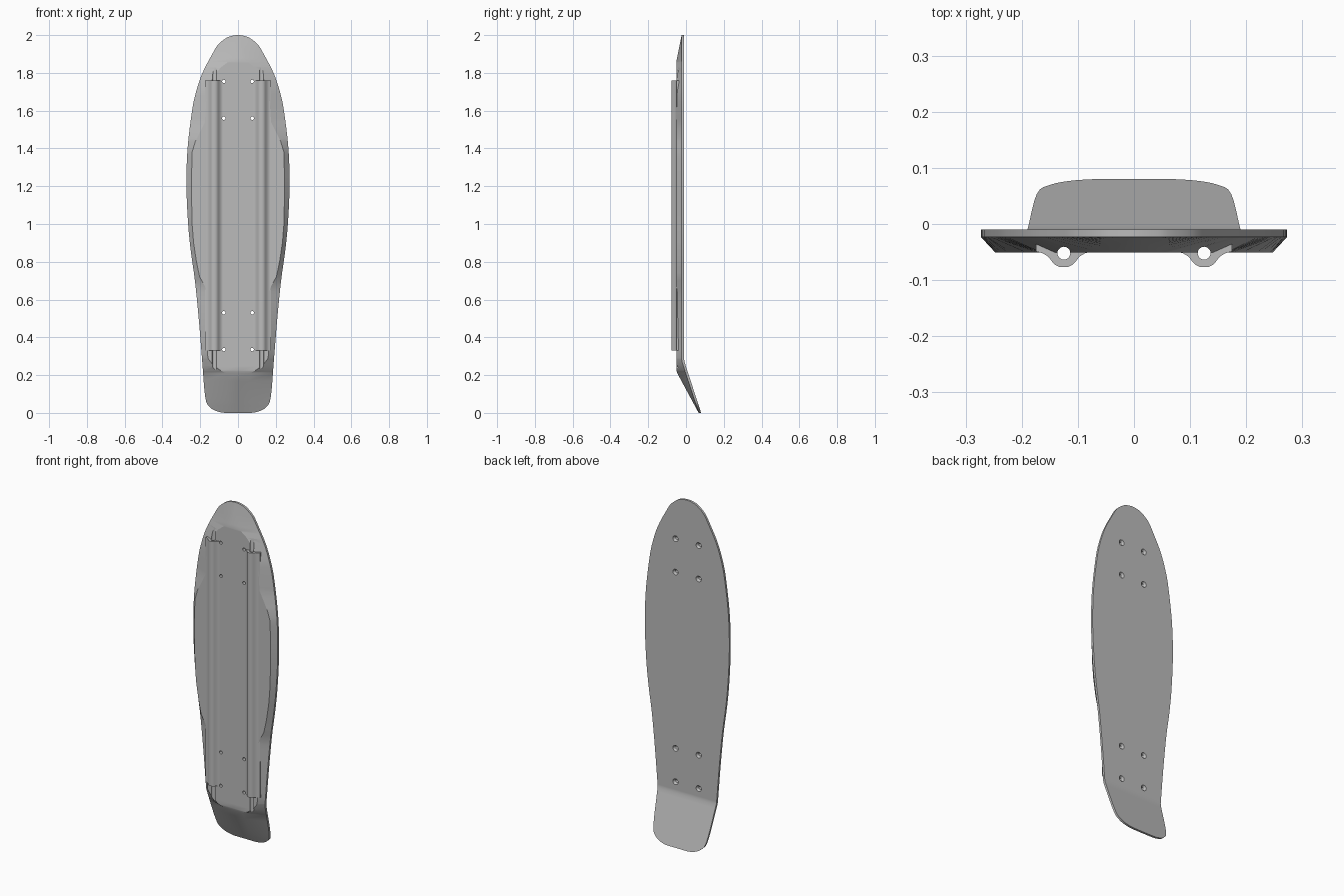
import bpy, bmesh, math
from mathutils import Vector

cube = bpy.data.objects.get("Cube")
if cube:
    bpy.data.objects.remove(cube, do_unlink=True)

grey = bpy.data.materials.new("plain grey")
grey.use_nodes = True
grey.diffuse_color = (0.5, 0.5, 0.5, 1)
grey.node_tree.nodes["Principled BSDF"].inputs["Base Color"].default_value = (0.5, 0.5, 0.5, 1)


def lerp(table, z):
    """Straight interpolation in a list of (z, value) pairs."""
    if z <= table[0][0]:
        return table[0][1]
    for (a, u), (b, v) in zip(table, table[1:]):
        if z <= b:
            return u + (v - u) * (z - a) / (b - a)
    return table[-1][1]


def spline(pts, n=4):
    """Smooth curve through the points."""
    p = [Vector(q) for q in pts]
    p = [p[0]] + p + [p[-1]]
    out = []
    for a, b, c, d in zip(p, p[1:], p[2:], p[3:]):
        for i in range(n):
            t = i / n
            out.append(0.5 * (2 * b + (c - a) * t + (2 * a - 5 * b + 4 * c - d) * t * t
                              + (3 * b - a - 3 * c + d) * t ** 3))
    return [tuple(v) for v in out + [p[-1]]]


def finish(bm, name):
    bmesh.ops.recalc_face_normals(bm, faces=bm.faces)
    mesh = bpy.data.meshes.new(name)
    bm.to_mesh(mesh)
    bm.free()
    ob = bpy.data.objects.new(name, mesh)
    bpy.context.collection.objects.link(ob)
    mesh.materials.append(grey)
    return ob


def lathe(bm, profile, place, n=20):
    """Closed solid of rings (radius, height); place maps local points."""
    rings = [[bm.verts.new(place(r * math.cos(i * math.tau / n), r * math.sin(i * math.tau / n), h))
              for i in range(n)] for r, h in profile]
    for a, b in zip(rings, rings[1:]):
        for i in range(n):
            bm.faces.new((a[i], a[i - 1], b[i - 1], b[i]))
    bm.faces.new(rings[0])
    bm.faces.new(rings[-1])


def cut(ob, cutter):
    mod = ob.modifiers.new("cut", "BOOLEAN")
    mod.operation, mod.solver, mod.object = "DIFFERENCE", "EXACT", cutter
    bpy.context.view_layer.objects.active = ob
    bpy.ops.object.modifier_apply(modifier=mod.name)


def smooth(ob, angle):
    bpy.ops.object.select_all(action="DESELECT")
    ob.select_set(True)
    bpy.context.view_layer.objects.active = ob
    bpy.ops.object.shade_smooth_by_angle(angle=math.radians(angle))


# Deck: rim outline, crest of the raised underside, and its depth, all by height
outline = spline([(0, 0.07), (0.008, 0.11), (0.03, 0.148), (0.08, 0.173), (0.28, 0.19),
                  (0.5, 0.208), (0.7, 0.228), (0.85, 0.249), (1.0, 0.264), (1.2, 0.273),
                  (1.4, 0.267), (1.6, 0.243), (1.7, 0.222), (1.8, 0.188), (1.9, 0.136),
                  (1.95, 0.105), (1.985, 0.062), (1.996, 0.032), (2, 0.006)])
crest = [(0, 0.05), (0.21, 0.06), (0.22, 0.085), (0.25, 0.13), (0.29, 0.16), (0.64, 0.165),
         (0.67, 0.175), (0.72, 0.203), (0.8, 0.22), (0.9, 0.235), (1.0, 0.243), (1.2, 0.247),
         (1.38, 0.243), (1.44, 0.225), (1.54, 0.175), (1.7, 0.165), (1.76, 0.14),
         (1.8, 0.115), (1.83, 0.09), (1.86, 0.05), (2, 0.003)]
back = [(0, 0.08), (0.27, -0.008), (0.285, -0.01), (2, -0.01)]
front = [(0, 0.067), (0.21, -0.046), (0.225, -0.051), (1.86, -0.051), (2, -0.023)]

rows = []
for z in sorted(z for z, _ in outline + crest + back[1:3] + front[1:4]):
    if not rows or z - rows[-1] > 0.0008:
        rows.append(z)

bm = bmesh.new()
loops = []
for z in rows:
    w, c, yb, yf = (lerp(t, z) for t in (outline, crest, back, front))
    section = [(-w, yb), (-w, yb - 0.013), (-c, yf), (0, yf), (c, yf),
               (w, yb - 0.013), (w, yb), (0, yb)]
    loops.append([bm.verts.new((x, y, z)) for x, y in section])
for a, b in zip(loops, loops[1:]):
    for i in range(len(a)):
        bm.faces.new((a[i - 1], a[i], b[i], b[i - 1]))
bm.faces.new(loops[0])
bm.faces.new(loops[-1])
deck = finish(bm, "deck")

# Rails: flared tube housings along the underside
half = [(0.05, -0.049), (0.038, -0.052), (0.028, -0.058), (0.021, -0.067),
        (0.015, -0.073), (0.008, -0.0765)]
rail_section = ([(-0.05, -0.03)] + [(-x, y) for x, y in half] + [(0, -0.077)]
                + half[::-1] + [(0.05, -0.03)])
rails = []
for side, name in ((1, "left_rail"), (-1, "right_rail")):
    bm = bmesh.new()
    ends = [[bm.verts.new((side * 0.125 + x, y, z)) for x, y in rail_section] for z in (0.33, 1.76)]
    for i in range(len(rail_section)):
        bm.faces.new((ends[0][i - 1], ends[0][i], ends[1][i], ends[1][i - 1]))
    bm.faces.new(ends[0])
    bm.faces.new(ends[1])
    rails.append(finish(bm, name))

# Lengthwise bores through the rails
bm = bmesh.new()
for s in (1, -1):
    lathe(bm, [(0.0115, 0.1), (0.0115, 1.95)], lambda a, b, h: (s * 0.125 + a, b - 0.052, h))
bores = finish(bm, "bore_cutter")

# Countersunk bolt holes
bm = bmesh.new()
for s in (1, -1):
    for z in (0.335, 0.53, 1.56, 1.755):
        lathe(bm, [(0.009, -0.1), (0.009, -0.022), (0.017, -0.01), (0.017, 0.02)],
              lambda a, b, h: (s * 0.075 + a, h, z + b))
bolts = finish(bm, "bolt_cutter")

cut(deck, bores)
cut(deck, bolts)
for rail in rails:
    cut(rail, bores)
    cut(rail, bolts)
    smooth(rail, 40)
smooth(deck, 20)
for helper in (bores, bolts):
    bpy.data.objects.remove(helper, do_unlink=True)
